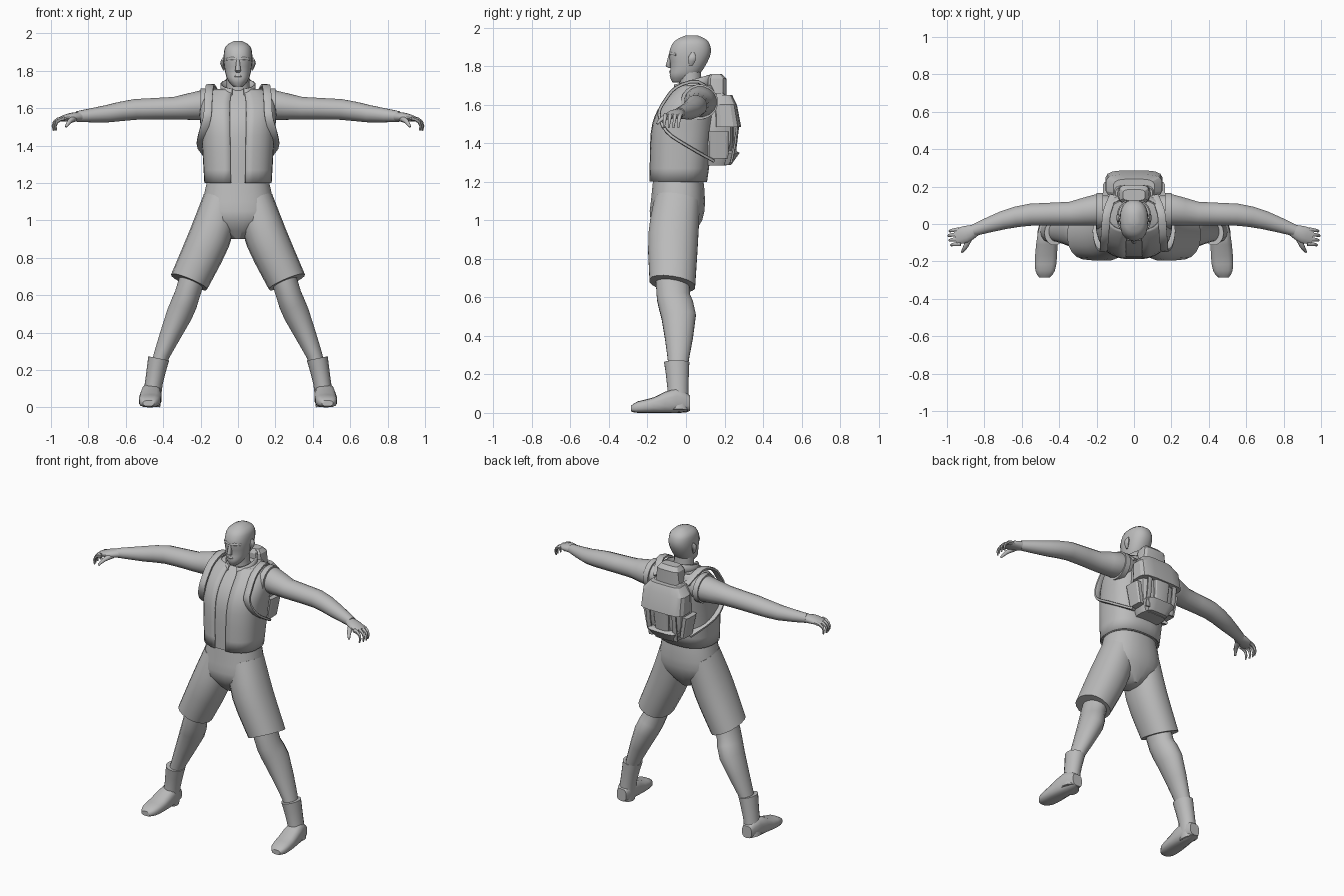
import bpy, bmesh, math
from mathutils import Vector

cube = bpy.data.objects.get("Cube")
if cube:
    bpy.data.objects.remove(cube)

grey = bpy.data.materials.new("plain_grey")
grey.use_nodes = True
GREY = (.5, .5, .5, 1)
grey.diffuse_color = GREY
grey.node_tree.nodes["Principled BSDF"].inputs["Base Color"].default_value = GREY

X, Y, Z = Vector((1, 0, 0)), Vector((0, 1, 0)), Vector((0, 0, 1))


def power(value, exponent):
    return math.copysign(abs(value) ** (2 / exponent), value)


def level(z, front, back, half):
    """A horizontal section on the centre line."""
    return (0, (front + back) / 2, z, (back - front) / 2, half)


def refine(rows, steps):
    """Pass a smooth curve through the sections."""
    result = []
    last = len(rows) - 1
    for i in range(last):
        here, there = rows[i], rows[i + 1]
        leave = (there - rows[max(i - 1, 0)]) / 2
        arrive = (rows[min(i + 2, last)] - here) / 2
        for step in range(steps):
            t = step / steps
            s = 1 - t
            result.append(here * (s * s * (1 + 2 * t)) + there * (t * t * (1 + 2 * s))
                          + leave * (t * s * s) - arrive * (t * t * s))
    return result + [rows[last]]


def loft(name, rows, sides=14, square=2, wide=1, ref=Y, axis=None, gap=None,
         side=1, steps=1, sharp=45, thick=0, grow=0):
    """Skin sections (x, y, z, radius along ref, other radius); gap leaves the front open."""
    full = [Vector(row) if len(row) > 4 else Vector((*row, row[3] * wide)) for row in rows]
    full = refine(full, steps)
    mids = [Vector((row[0] * side, row[1], row[2])) for row in full]
    bm = bmesh.new()
    rings = []
    for i, row in enumerate(full):
        along = mids[min(i + 1, len(mids) - 1)] - mids[max(i - 1, 0)]
        if axis:
            along = Vector((axis[0] * side, axis[1], axis[2]))
        along.normalize()
        u = (ref - along * ref.dot(along)).normalized()
        v = along.cross(u)
        ring = []
        for k in range(sides):
            angle = math.tau * (k + .5) / sides
            if gap:
                angle = (math.pi - gap) * (2 * k / (sides - 1) - 1)
            point = (mids[i] + u * (row[3] + grow) * power(math.cos(angle), square)
                     + v * (row[4] + grow) * power(math.sin(angle), square))
            point.z = max(point.z, 0)
            ring.append(bm.verts.new(point))
        rings.append(ring)
    for low, high in zip(rings, rings[1:]):
        for k in range(sides - 1 if gap else sides):
            j = (k + 1) % sides
            bm.faces.new((low[k], low[j], high[j], high[k]))
    if not gap:
        bm.faces.new(rings[0])
        bm.faces.new(rings[-1])
    bmesh.ops.recalc_face_normals(bm, faces=bm.faces)
    mesh = bpy.data.meshes.new(name)
    bm.to_mesh(mesh)
    bm.free()
    mesh.materials.append(grey)
    for face in mesh.polygons:
        face.use_smooth = True
    mesh.set_sharp_from_angle(angle=math.radians(sharp))
    obj = bpy.data.objects.new(name, mesh)
    bpy.context.collection.objects.link(obj)
    if thick:
        solid = obj.modifiers.new("thickness", 'SOLIDIFY')
        solid.thickness = thick
        solid.offset = 0


def pair(name, rows, **options):
    for label, side in (("left_", 1), ("right_", -1)):
        loft(label + name, rows, side=side, **options)


def pack_part(name, rows, **options):
    """A boxy, flat-faced piece of the backpack."""
    loft(name, rows, square=4, axis=Z, sharp=25, **options)


# Torso: shirt underneath, open vest and collar over it
torso = [level(z=1.2, front=-.18, back=.1, half=.17),
         level(z=1.45, front=-.175, back=.135, half=.185),
         level(z=1.57, front=-.14, back=.15, half=.195),
         level(z=1.65, front=-.08, back=.15, half=.18),
         level(z=1.7, front=-.03, back=.13, half=.13)]
loft("shirt", torso, sides=24, square=2.5, axis=Z, steps=3)
loft("vest", torso, sides=30, square=2.5, axis=Z, steps=3, gap=.15, thick=.006, grow=.007)
loft("vest_collar", [level(z=z, front=-.07, back=.14, half=.09) for z in (1.66, 1.73)],
     sides=20, axis=(0, -.28, 1), gap=.35, thick=.008)

# Neck and head
loft("neck", [level(z=1.6, front=-.05, back=.11, half=.08),
              level(z=1.68, front=-.035, back=.085, half=.064),
              level(z=1.78, front=-.045, back=.08, half=.06)], axis=Z, steps=2)
loft("head", [level(z=1.715, front=-.07, back=0, half=.025),
              level(z=1.75, front=-.085, back=.06, half=.055),
              level(z=1.8, front=-.08, back=.1, half=.07),
              level(z=1.87, front=-.088, back=.13, half=.077),
              level(z=1.93, front=-.06, back=.115, half=.066),
              level(z=1.96, front=0, back=.06, half=.02)],
     sides=22, square=2.3, axis=Z, steps=3, sharp=60)
loft("nose", [(0, -.083, 1.86, .008), (0, -.09, 1.8, .017), (0, -.08, 1.79, .01)], sides=8, axis=Z)
loft("lips", [(0, -.077, z, r) for z, r in ((1.78, .006), (1.77, .011), (1.76, .007))],
     sides=10, wide=2, axis=Z)
pair("brow", [(0, -.083, 1.86, .007), (.03, -.08, 1.866, .009), (.06, -.05, 1.86, .007)], sides=8)
pair("ear", [(.075, .025, 1.8, .008), (.084, .032, 1.84, .022), (.078, .035, 1.87, .008)],
     sides=10, wide=.5, axis=Z, steps=3)

# Arms and armhole bands
pair("arm", [(.1, .07, 1.62, .07), (.2, .075, 1.615, .085), (.34, .055, 1.6, .065),
             (.55, .05, 1.593, .06), (.7, .02, 1.57, .05), (.86, -.035, 1.555, .031)],
     sides=16, wide=.94, steps=2)
pair("armhole_band", [(x, .07, 1.614, .097) for x in (.165, .2)], sides=20, wide=.94, axis=X)

# Hands: palm, curled fingers and thumb
pair("palm", [(.84, -.03, 1.555, .03, .026), (.9, -.055, 1.55, .046, .023),
              (.955, -.07, 1.541, .04, .011)], steps=3)
for i, finger in enumerate(("little", "ring", "middle", "index")):
    reach = .93 + .01 * math.sin(i + .5)
    curl = [(reach + .05 * math.sin(2 * t), -.03 - i * .025 - t * .01,
             1.48 + .064 * math.cos(t * math.pi / 2), .013 - t * .008)
            for t in (0, .25, .5, .75, 1)]
    pair(finger + "_finger", curl, sides=8)
pair("thumb", [(.875, -.065, 1.545, .018), (.9, -.12, 1.53, .013), (.92, -.15, 1.5, .006)],
     sides=8, ref=X, steps=2)

# Shorts: pelvis plus two legs with a tilted hem
loft("shorts_pelvis", [level(z=1.22, front=-.17, back=.09, half=.163),
                       level(z=1.1, front=-.183, back=.1, half=.19),
                       level(z=1, front=-.185, back=.085, half=.19),
                       level(z=.9, front=-.11, back=.02, half=.04)],
     sides=24, square=2.3, axis=Z, steps=2)
pair("shorts_leg", [(.088, -.045, 1.1, .12), (.155, -.067, .9, .132), (.262, -.071, .67, .121)],
     sides=18, square=2.2, wide=.86, axis=(.42, -.17, -1), steps=3)

# Bare lower legs
pair("lower_leg", [(.23, -.07, .74, .09), (.272, -.065, .6, .088), (.312, -.038, .5, .091),
                   (.408, -.04, .28, .056), (.435, -.045, .18, .05)], sides=16, wide=.78, steps=2)

# Boots
pair("boot_shaft", [(.424, -.048, .262, .067), (.45, -.042, .13, .056), (.466, -.042, .01, .06)],
     wide=.85, axis=(.2, 0, -1), steps=2)
pair("boot_foot", [(.46, .02, .05, .035, .04), (.463, -.05, .065, .053, .066),
                   (.47, -.17, .04, .06, .04), (.475, -.25, .03, .053, .03),
                   (.478, -.285, .022, .03, .015)], square=2.8, ref=X, axis=-Y, steps=2)

# Backpack: body, flap, pockets, bottom roll and top pouch
pack_part("pack_body", [level(z=1.285, front=.1, back=.21, half=.085),
                        level(z=1.4, front=.09, back=.25, half=.135),
                        level(z=1.6, front=.1, back=.25, half=.135),
                        level(z=1.66, front=.11, back=.2, half=.1)], sides=16)
pack_part("pack_flap", [level(z=1.485, front=.14, back=.287, half=.155),
                        level(z=1.6, front=.14, back=.265, half=.152),
                        level(z=1.65, front=.14, back=.24, half=.11)], sides=16)
pack_part("pack_pocket", [level(z=1.35, front=.2, back=.26, half=.05),
                          level(z=1.5, front=.2, back=.278, half=.06)])
pair("pack_side_pocket", [(.12, .17, 1.32, .05), (.145, .17, 1.46, .055)],
     sides=10, square=4, wide=.4, axis=Z, sharp=25)
pack_part("pack_bottom_roll", [level(z=1.288, front=.15, back=.235, half=.075),
                               level(z=1.35, front=.15, back=.28, half=.105),
                               level(z=1.36, front=.15, back=.26, half=.1)])
pack_part("pack_top_pouch", [level(z=1.6, front=.11, back=.21, half=.095),
                             level(z=1.735, front=.11, back=.21, half=.08),
                             level(z=1.76, front=.125, back=.185, half=.06)])

# Webbing down the back and straps looping around the shoulders
pair("pack_webbing", [(.09, .235, 1.3, .015), (.095, .255, 1.4, .015), (.095, .266, 1.5, .015)],
     sides=8, square=5, wide=.4, ref=X, sharp=25)
strap = [(.11, .15, 1.65), (.145, .06, 1.72), (.155, -.05, 1.69), (.16, -.11, 1.62),
         (.165, -.14, 1.55), (.19, -.1, 1.46), (.195, 0, 1.39), (.12, .14, 1.31)]
pair("shoulder_strap", [(*point, .022) for point in strap],
     sides=8, square=5, wide=.4, ref=X, steps=3, sharp=35)
